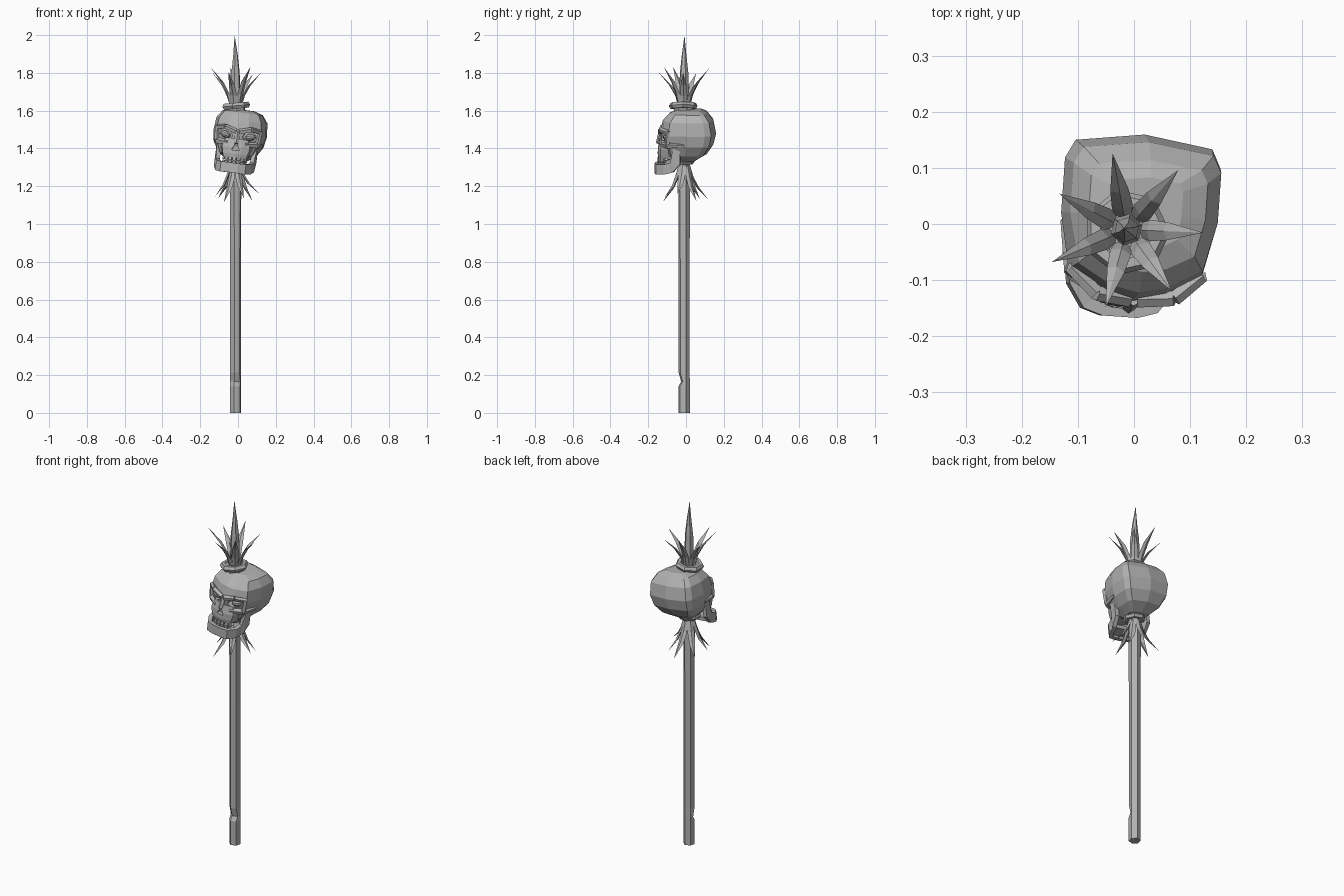
import bpy
import bmesh
import random
from math import cos, sin, pi, radians
from mathutils import Matrix, Vector

random.seed(4)
if "Cube" in bpy.data.objects:
    bpy.data.objects.remove(bpy.data.objects["Cube"], do_unlink=True)

bone = bpy.data.materials.new("grey")
bone.use_nodes = True
COLOUR = (0.45, 0.45, 0.45, 1)
bone.diffuse_color = COLOUR
bone.node_tree.nodes["Principled BSDF"].inputs["Base Color"].default_value = COLOUR

AXIS = Vector((-0.013, -0.01, 0))
PIVOT = Vector((0.005, 0, 1.42))
# The head leans and turns a little on the pole
HEAD = (Matrix.Translation(PIVOT) @ Matrix.Rotation(radians(-4), 4, 'Z')
        @ Matrix.Rotation(radians(7.5), 4, 'Y') @ Matrix.Translation(-PIVOT))


def finish(name, bm, matrix=None):
    bmesh.ops.recalc_face_normals(bm, faces=bm.faces)
    mesh = bpy.data.meshes.new(name)
    bm.to_mesh(mesh)
    bm.free()
    mesh.materials.append(bone)
    ob = bpy.data.objects.new(name, mesh)
    bpy.context.collection.objects.link(ob)
    if matrix:
        ob.matrix_world = matrix
    return ob


def loft(name, rings, tip=None, matrix=None):
    bm = bmesh.new()
    loops = [[bm.verts.new(p) for p in ring] for ring in rings]
    n = len(loops[0])
    for a, b in zip(loops, loops[1:]):
        for i in range(n):
            j = (i + 1) % n
            bm.faces.new((a[i], a[j], b[j], b[i]))
    bm.faces.new(loops[0])
    if tip:
        t = bm.verts.new(tip)
        for i in range(n):
            bm.faces.new((loops[-1][i], loops[-1][(i + 1) % n], t))
    else:
        bm.faces.new(loops[-1])
    return finish(name, bm, matrix)


def circle(radius, z, sides=6, centre=AXIS, turn=0.3):
    return [(centre.x + radius * cos(2 * pi * i / sides + turn),
             centre.y + radius * sin(2 * pi * i / sides + turn), z) for i in range(sides)]


def head_ring(z, wf, wb, yf, yb):
    """Boxy symmetric outline, front width wf and back width wb."""
    d = yb - yf
    half = [(0.45 * wf, yf + 0.04 * d), (wf, yf + 0.17 * d), (wb, yf + 0.5 * d),
            (wb, yf + 0.83 * d), (0.88 * wb, yf + 0.94 * d)]
    ring = [(0, yf)] + half + [(0, yb)] + [(-x, y) for x, y in reversed(half)]
    return [(x, y, z) for x, y in ring]


def bar(name, a, b, ra, rb, sides=5):
    """Tapered bar between two points of the head."""
    a, b = Vector(a), Vector(b)
    turn = (b - a).to_track_quat('Z', 'Y').to_matrix()
    rings = [[p + turn @ Vector(c) for c in circle(r, 0, sides, Vector())]
             for p, r in ((a, ra), (b, rb))]
    return loft(name, rings, matrix=HEAD)


def carve(ob, cutter):
    mod = ob.modifiers.new("cut", 'BOOLEAN')
    mod.operation = 'DIFFERENCE'
    mod.solver = 'EXACT'
    mod.object = cutter
    bpy.context.view_layer.update()
    result = ob.evaluated_get(bpy.context.evaluated_depsgraph_get())
    mesh = bpy.data.meshes.new_from_object(result)
    ob.modifiers.clear()
    ob.data = mesh
    bpy.data.objects.remove(cutter, do_unlink=True)


# Pole with a notch in its front
pole_rings = []
for z, r, push in ((0, 0.031, 0), (0.14, 0.031, 0), (0.165, 0.031, 0.014),
                   (0.215, 0.03, 0), (0.8, 0.03, 0), (1.62, 0.034, 0)):
    pole_rings.append([(x, y + (push if y < AXIS.y else 0), z) for x, y, z in circle(r, z)])
loft("pole", pole_rings)

# Centre spike
loft("centre_spike", [circle(0.03, 1.61), circle(0.026, 1.7), circle(0.023, 1.8),
                      circle(0.013, 1.89)], (-0.018, -0.008, 2.0))

# Leaf-like spikes above and below the head
def spike(name, angle, z, height, reach):
    out = Vector((cos(angle), sin(angle), 0))
    side = Vector((-out.y, out.x, 0))
    up = Vector((0, 0, 1))
    rings = []
    for r, h, w in ((0.025, 0, 0.013), (0.042, 0.32, 0.019), (0.4 * reach + 0.018, 0.62, 0.016)):
        c = AXIS + out * r + up * (z + h * height)
        rings.append([c + side * w, c + out * 0.007, c - side * w, c - out * 0.007])
    loft(name, rings, AXIS + out * reach + up * (z + height))


for i in range(7):
    step = 2 * pi * i / 7
    spike("top_spike", step - 0.04, 1.62, random.uniform(0.17, 0.22), random.uniform(0.135, 0.148))
    spike("bottom_spike", step + radians(190), 1.31, -random.uniform(0.14, 0.2),
          random.uniform(0.105, 0.135))


# Collars
def collar(name, z, major, minor, tilt):
    rings = 7
    bm = bmesh.new()
    loops = []
    for i in range(rings):
        a = 2 * pi * i / rings
        loops.append([bm.verts.new(((major + minor * cos(b)) * cos(a),
                                    (major + minor * cos(b)) * sin(a), minor * sin(b)))
                      for b in (pi * k / 3 for k in range(6))])
    for i in range(rings):
        p, q = loops[i], loops[(i + 1) % rings]
        for k in range(6):
            m = (k + 1) % 6
            bm.faces.new((p[k], q[k], q[m], p[m]))
    finish(name, bm, Matrix.Translation(AXIS + Vector((0, -0.005, z)))
           @ Matrix.Rotation(radians(tilt), 4, 'Y'))


collar("top_collar", 1.626, 0.06, 0.018, -5)
loft("top_collar_plate", [circle(0.055, 1.59, 7), circle(0.052, 1.632, 7)])
collar("bottom_collar", 1.33, 0.045, 0.016, 4)

# Cranium
cranium = loft("cranium", [head_ring(*v) for v in (
    (1.335, 0.05, 0.055, -0.06, 0.05), (1.37, 0.085, 0.1, -0.115, 0.11),
    (1.42, 0.105, 0.13, -0.13, 0.145), (1.48, 0.12, 0.14, -0.138, 0.16),
    (1.55, 0.112, 0.133, -0.122, 0.147), (1.59, 0.09, 0.105, -0.085, 0.115),
    (1.605, 0.055, 0.06, -0.045, 0.085))], matrix=HEAD)

# Upper jaw
upper_jaw = loft("upper_jaw", [head_ring(*v) for v in (
    (1.35, 0.06, 0.065, -0.147, -0.05), (1.37, 0.066, 0.072, -0.151, -0.04),
    (1.405, 0.074, 0.085, -0.15, -0.03), (1.45, 0.06, 0.08, -0.142, -0.03))], matrix=HEAD)

# Eye sockets, slanted down toward the nose
for s in (-1, 1):
    outline = [(0.042 * cos(pi * k / 3), 0.027 * sin(pi * k / 3)) for k in range(6)]
    slant = Matrix.Rotation(radians(-15 * s), 3, 'Y')
    rings = [[slant @ Vector((x, 0, z)) + Vector((s * 0.066, y, 1.472)) for x, z in outline]
             for y in (-0.2, -0.094)]
    carve(cranium, loft("socket_cutter", rings, matrix=HEAD))

# Nose hole
carve(upper_jaw, loft("nose_cutter", [[(-0.021, y, 1.39), (0.021, y, 1.39), (0, y, 1.432)]
                                      for y in (-0.2, -0.125)], matrix=HEAD))
bar("nose_bone", (0, -0.13, 1.485), (0, -0.15, 1.425), 0.017, 0.011)

# Eyes, brows, cheekbones
for s in (-1, 1):
    bm = bmesh.new()
    bmesh.ops.create_uvsphere(bm, u_segments=8, v_segments=5, radius=1)
    place = (Matrix.Translation((s * 0.067, -0.1, 1.468))
             @ Matrix.Rotation(radians(-15 * s), 4, 'Y') @ Matrix.Diagonal((0.031, 0.018, 0.018, 1)))
    bm.transform(place)
    finish("eye", bm, HEAD)
    bar("brow", (s * 0.008, -0.134, 1.488), (s * 0.07, -0.128, 1.507), 0.015, 0.014)
    bar("brow_end", (s * 0.07, -0.128, 1.507), (s * 0.118, -0.085, 1.5), 0.014, 0.012)
    bar("eye_corner", (s * 0.115, -0.088, 1.505), (s * 0.108, -0.09, 1.43), 0.013, 0.014)
    bar("cheekbone", (s * 0.045, -0.13, 1.425), (s * 0.105, -0.09, 1.428), 0.012, 0.018)
    bar("cheek_arch", (s * 0.105, -0.09, 1.428), (s * 0.124, 0.0, 1.43), 0.017, 0.011)

# Lower jaw: a thick strip from hinge to hinge
half_jaw = [(0.03, -0.156, 1.322, 1.27), (0.06, -0.147, 1.322, 1.268), (0.085, -0.11, 1.325, 1.272),
            (0.09, -0.075, 1.335, 1.28), (0.097, -0.062, 1.41, 1.285), (0.1, -0.025, 1.42, 1.33)]
columns = [(-x, *rest) for x, *rest in reversed(half_jaw)] + half_jaw
bm = bmesh.new()
pairs = [(bm.verts.new((x, y, top)), bm.verts.new((x, y, low))) for x, y, top, low in columns]
for (a, b), (c, d) in zip(pairs, pairs[1:]):
    bm.faces.new((a, b, d, c))
jaw = finish("lower_jaw", bm, HEAD)
thick = jaw.modifiers.new("thickness", 'SOLIDIFY')
thick.thickness = 0.022
thick.offset = 0
loft("jaw_floor", [[(x, y + 0.006, z) for x, y, _, _ in columns[2:-2]] for z in (1.285, 1.305)],
     matrix=HEAD)

# Teeth in two rows
for row, z in (("upper_tooth", 1.344), ("lower_tooth", 1.323)):
    for k in range(-3, 4):
        bm = bmesh.new()
        bmesh.ops.create_cube(bm, size=1)
        a = k * 0.3
        bm.transform(Matrix.Translation((0.068 * sin(a), -0.084 - 0.062 * cos(a), z))
                     @ Matrix.Rotation(a, 4, 'Z') @ Matrix.Diagonal((0.017, 0.012, 0.018, 1)))
        finish(row, bm, HEAD)
